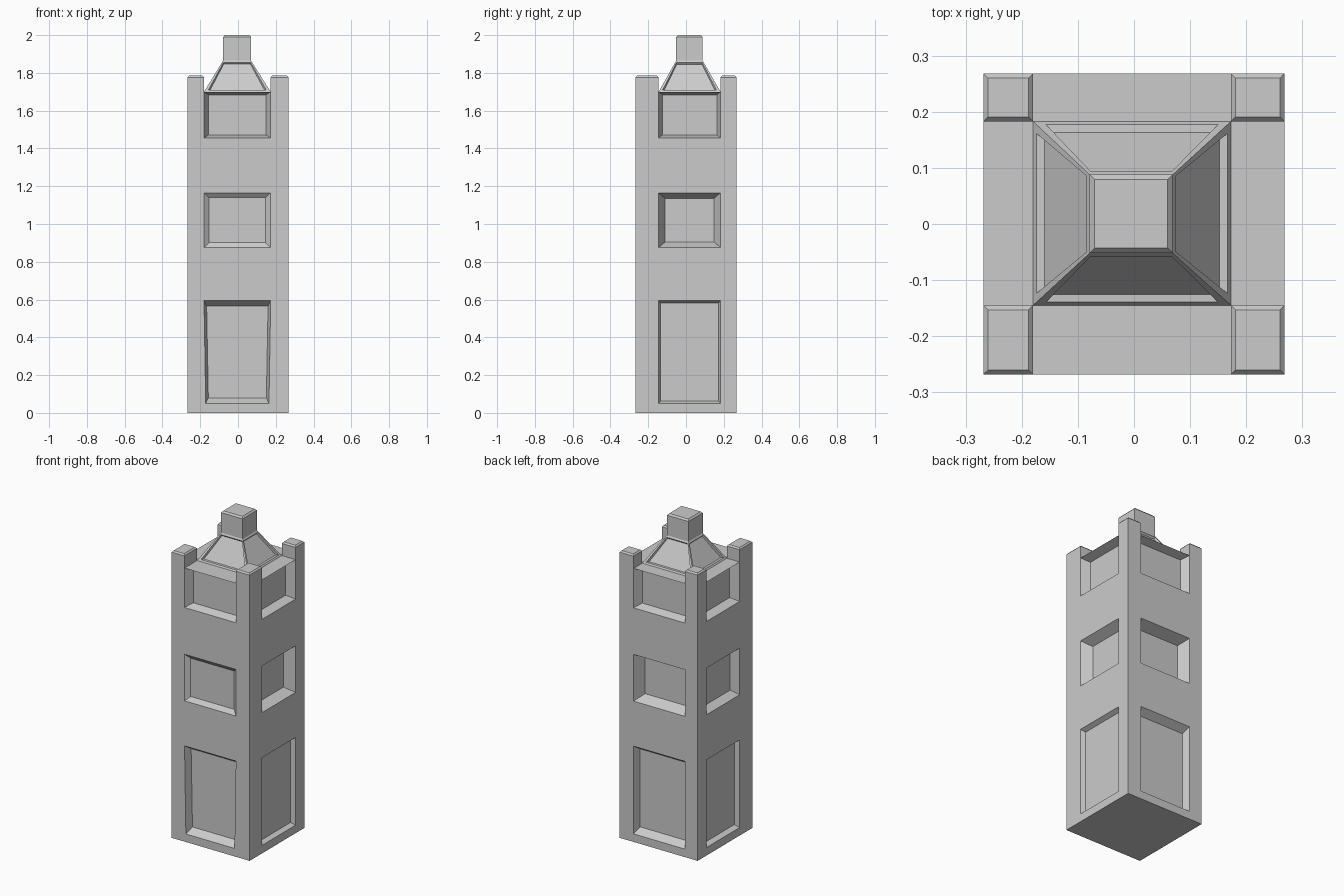
import bpy, bmesh
from mathutils import Vector

if "Cube" in bpy.data.objects:
    bpy.data.objects.remove(bpy.data.objects["Cube"])

H = 0.268                                   # half width of the shaft
X = [-H, -0.18, 0.173, H]                   # column lines across x
Y = [-H, -0.145, 0.183, H]                  # column lines across y
Z = [0, 0.05, 0.595, 0.875, 1.165, 1.455, 1.70]
POST_TOP = 1.785


def quad(bm, pts):
    bm.faces.new([bm.verts.new(p) for p in pts])


def ring(bm, a, b):
    for i in range(4):
        j = (i + 1) % 4
        quad(bm, [a[i], a[j], b[j], b[i]])


def panel(bm, outer, inner):
    ring(bm, outer, inner)
    quad(bm, inner)


def rect(x0, x1, y0, y1, z, m=0):
    return [Vector(p) for p in ((x0 + m, y0 + m, z), (x1 - m, y0 + m, z),
                                (x1 - m, y1 - m, z), (x0 + m, y1 - m, z))]


def finish(bm, name):
    bmesh.ops.remove_doubles(bm, verts=bm.verts, dist=1e-5)
    bmesh.ops.recalc_face_normals(bm, faces=bm.faces)
    me = bpy.data.meshes.new(name)
    bm.to_mesh(me)
    bm.free()
    ob = bpy.data.objects.new(name, me)
    bpy.context.collection.objects.link(ob)
    return ob


# Walls: position across, height and depth into the wall, for each side
sides = {
    "front": (X, lambda u, z, d: Vector((u, -H + d, z))),
    "back": (X, lambda u, z, d: Vector((u, H - d, z))),
    "left": (Y, lambda u, z, d: Vector((-H + d, u, z))),
    "right": (Y, lambda u, z, d: Vector((H - d, u, z))),
}
# Recesses per wall row (door, middle, upper): side inset, height inset, depth
recesses = {
    "front": {1: (0.014, 0.03, 0.045), 3: (0.027, 0.026, 0.022), 5: (0.025, 0.017, 0.05)},
    "back": {1: (0.014, 0.03, 0.045), 3: (0.03, 0.028, 0.07), 5: (0.025, 0.017, 0.05)},
    "left": {1: (0.011, 0.014, 0.03), 3: (0.03, 0.028, 0.045), 5: (0.02, 0.017, 0.055)},
    "right": {1: (0.011, 0.014, 0.027), 3: (0.035, 0.03, 0.06), 5: (0.02, 0.017, 0.055)},
}

# Tower body
bm = bmesh.new()
for side, (U, at) in sides.items():
    for r in range(6):
        z0, z1 = Z[r], Z[r + 1]
        for c in range(3):
            u0, u1 = U[c], U[c + 1]
            # the front door narrows slightly towards the bottom
            low = [0, 0, 0, 0]
            if side == "front" and r == 0:
                low = [0, 0.009, -0.009, 0]
                a, b = U[c], U[c + 1]
                top0, top1 = a + low[c], b + low[c + 1]
                bot0, bot1 = a, b
            elif side == "front" and r == 1:
                low = [0, 0.009, -0.009, 0]
                bot0, bot1 = u0 + low[c], u1 + low[c + 1]
                top0, top1 = u0, u1
            else:
                bot0, bot1, top0, top1 = u0, u1, u0, u1
            outer = [at(bot0, z0, 0), at(bot1, z0, 0), at(top1, z1, 0), at(top0, z1, 0)]
            if c == 1 and r in recesses[side]:
                m, n, d = recesses[side][r]
                panel(bm, outer, [at(bot0 + m, z0 + n, d), at(bot1 - m, z0 + n, d),
                                  at(top1 - m, z1 - n, d), at(top0 + m, z1 - n, d)])
            else:
                quad(bm, outer)

# Underside, roof deck and the four chamfered corner posts
for i in range(3):
    for j in range(3):
        cell = (X[i], X[i + 1], Y[j], Y[j + 1])
        quad(bm, rect(*cell, 0))
        if i != 1 and j != 1:
            shoulder = rect(*cell, POST_TOP - 0.009)
            ring(bm, rect(*cell, Z[-1]), shoulder)
            panel(bm, shoulder, rect(*cell, POST_TOP, 0.008))
        else:
            quad(bm, rect(*cell, Z[-1]))
finish(bm, "tower_body")

# Pyramid roof with a sunken panel on each slope
CAP = (-0.079, 0.069, -0.052, 0.088)
base = rect(X[1], X[2], Y[1], Y[2], Z[-1])
top = rect(*CAP, 1.865)
bm = bmesh.new()
for i in range(4):
    j = (i + 1) % 4
    a, b, c, d = base[i], base[j], top[j], top[i]
    normal = (b - a).cross(d - a).normalized()

    def slope(mu, v0, v1, depth):
        def p(u, v):
            return a.lerp(b, u).lerp(d.lerp(c, u), v) - normal * depth
        return [p(mu, v0), p(1 - mu, v0), p(1 - mu, v1), p(mu, v1)]

    rim = slope(0.05, 0.06, 0.94, 0)
    ring(bm, [a, b, c, d], rim)
    panel(bm, rim, slope(0.07, 0.10, 0.92, 0.012))
quad(bm, base)
quad(bm, top)
finish(bm, "roof")

# Square cap on the roof with a chamfered top
bm = bmesh.new()
shoulder = rect(*CAP, 1.99)
quad(bm, top)
ring(bm, top, shoulder)
panel(bm, shoulder, rect(*CAP, 2.0, 0.009))
finish(bm, "roof_cap")
